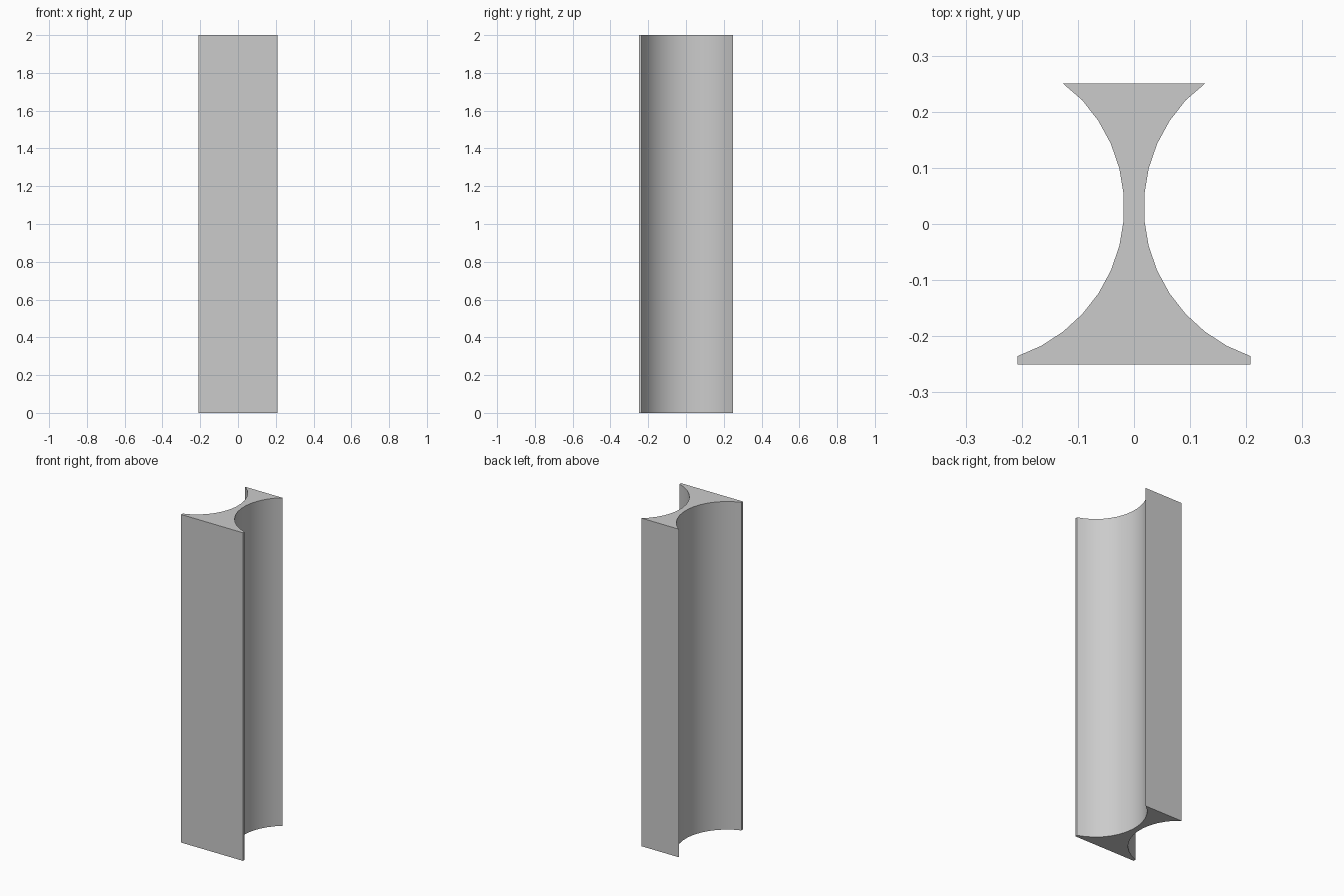
import bpy
import bmesh
import math

cube = bpy.data.objects.get("Cube")
if cube:
    bpy.data.objects.remove(cube, do_unlink=True)

HEIGHT = 2.0
HALF_DEPTH = 0.25

# Plain grey material
grey = bpy.data.materials.new("light_grey")
grey.use_nodes = True
colour = (0.6, 0.6, 0.6, 1.0)
grey.diffuse_color = colour
grey.node_tree.nodes["Principled BSDF"].inputs["Base Color"].default_value = colour


def cove(cx, cy, radius, step, first, last):
    """Points of the hollow side, from the back edge to the front edge."""
    count = round((last - first) / step)
    angles = [math.radians(first + i * step) for i in range(count + 1)]
    return [(cx - radius * math.cos(a), cy - radius * math.sin(a)) for a in angles]


# Cross-section: one hollow side plus the front lip, mirrored in x
side = cove(0.298, 0.03, 0.2805, 9.5, -52.25, 71.25)
side[0] = (side[0][0], HALF_DEPTH)
side.append((side[-1][0], -HALF_DEPTH))
outline = [(-x, y) for x, y in side] + side[::-1]

# Extrude the section upwards
bm = bmesh.new()
base = bm.faces.new([bm.verts.new((x, y, 0)) for x, y in outline])
grown = bmesh.ops.extrude_face_region(bm, geom=[base], use_keep_orig=True)
top = [v for v in grown["geom"] if isinstance(v, bmesh.types.BMVert)]
bmesh.ops.translate(bm, verts=top, vec=(0, 0, HEIGHT))
bmesh.ops.recalc_face_normals(bm, faces=bm.faces)

mesh = bpy.data.meshes.new("coved_post")
bm.to_mesh(mesh)
bm.free()
mesh.materials.append(grey)
post = bpy.data.objects.new("coved_post", mesh)
bpy.context.collection.objects.link(post)

# Smooth hollows with crisp corners
bpy.ops.object.select_all(action="DESELECT")
post.select_set(True)
bpy.context.view_layer.objects.active = post
bpy.ops.object.shade_smooth_by_angle(angle=math.radians(20))
